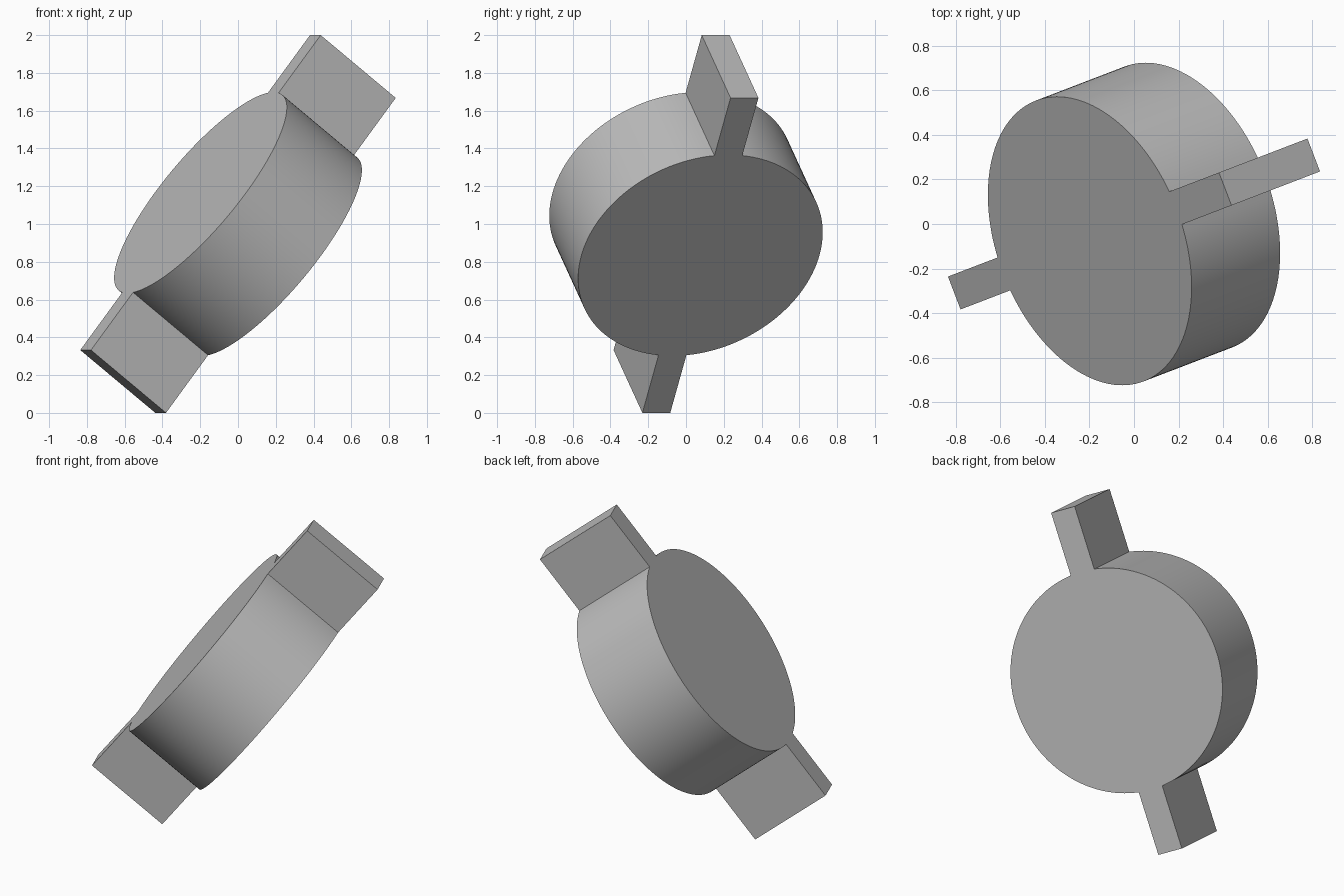
import bpy
import bmesh
import math
from mathutils import Matrix, Vector

cube = bpy.data.objects.get("Cube")
if cube:
    bpy.data.objects.remove(cube, do_unlink=True)

RADIUS = 0.675        # round body
THICKNESS = 0.54      # along the body's axis
HALF_LENGTH = 1.058   # centre to lug end
HALF_LUG = 0.079      # half the lug width
ARC_STEPS = 64

# Material
grey = bpy.data.materials.new("plain grey")
grey.use_nodes = True
colour = (0.5, 0.5, 0.5, 1)
grey.diffuse_color = colour
grey.node_tree.nodes["Principled BSDF"].inputs["Base Color"].default_value = colour


def half_outline():
    """One lug end followed by the half circle leading to the other lug."""
    start = math.asin(HALF_LUG / RADIUS)
    points = [Vector((HALF_LENGTH, -HALF_LUG, 0)), Vector((HALF_LENGTH, HALF_LUG, 0))]
    for i in range(ARC_STEPS + 1):
        angle = start + (math.pi - 2 * start) * i / ARC_STEPS
        points.append(Vector((math.cos(angle), math.sin(angle), 0)) * RADIUS)
    return points


# Disc with two opposite lugs, extruded from one outline
half = half_outline()
outline = half + [Vector((-p.x, -p.y, 0)) for p in half]
bm = bmesh.new()
base = bm.faces.new([bm.verts.new(p - Vector((0, 0, THICKNESS / 2))) for p in outline])
top = bmesh.ops.extrude_face_region(bm, geom=[base])["geom"]
bmesh.ops.translate(bm, vec=(0, 0, THICKNESS),
                    verts=[v for v in top if isinstance(v, bmesh.types.BMVert)])
bmesh.ops.recalc_face_normals(bm, faces=bm.faces)

# Tilt the body and turn it about the vertical
tilt = Matrix.Rotation(math.radians(21), 4, "Z") @ Matrix.Rotation(math.radians(-52), 4, "Y")
bmesh.ops.transform(bm, matrix=Matrix.Translation((0, 0, 1)) @ tilt, verts=bm.verts)

mesh = bpy.data.meshes.new("lugged_disc")
bm.to_mesh(mesh)
bm.free()
mesh.materials.append(grey)
disc = bpy.data.objects.new("lugged_disc", mesh)
bpy.context.collection.objects.link(disc)

# Smooth rim, sharp corners
bpy.ops.object.select_all(action="DESELECT")
disc.select_set(True)
bpy.context.view_layer.objects.active = disc
bpy.ops.object.shade_smooth_by_angle(angle=math.radians(30))
